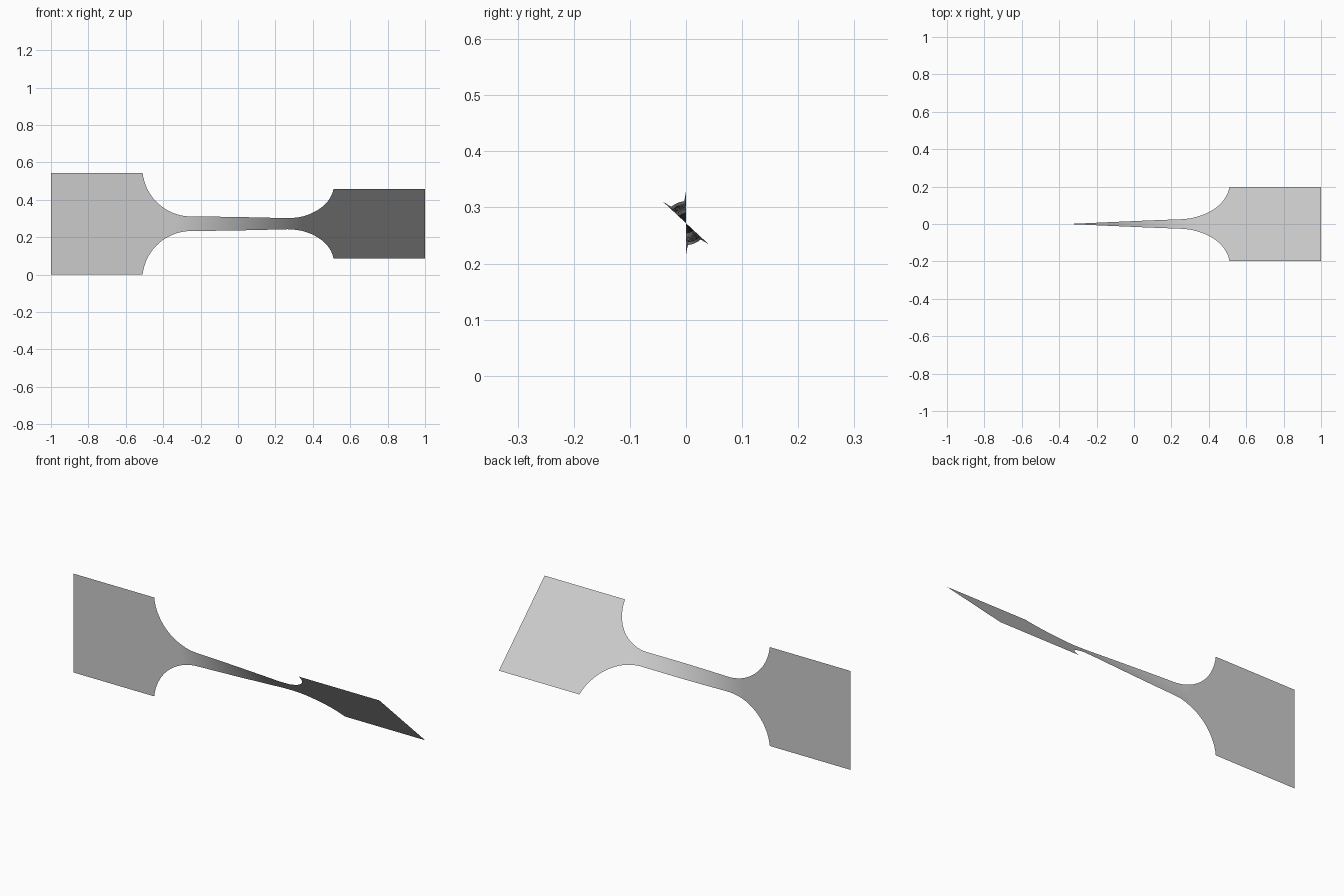
import bpy
import bmesh
from math import sin, cos, sqrt, radians

cube = bpy.data.objects.get("Cube")
if cube:
    bpy.data.objects.remove(cube, do_unlink=True)

HALF_WIDTH = 0.272      # half width of the end tabs
NECK = 0.039            # half width of the narrow neck
SHOULDER = 0.51         # where the tabs end
FILLET_START = 0.25     # where the neck starts to flare
TWIST_END = 0.345       # the twist runs from -this to +this
TWIST = radians(47)
ROWS = 4

rise = HALF_WIDTH - NECK
RADIUS = ((SHOULDER - FILLET_START) ** 2 + rise ** 2) / (2 * rise)


def half_width(x):
    d = abs(x) - FILLET_START
    if d <= 0:
        return NECK
    if abs(x) >= SHOULDER:
        return HALF_WIDTH
    return NECK + RADIUS - sqrt(max(RADIUS ** 2 - d ** 2, 0))


def angle(x):
    t = (x + TWIST_END) / (2 * TWIST_END)
    return TWIST * min(max(t, 0), 1)


# Stations along the strip: tab, circular shoulder, neck, mirrored
flare = SHOULDER - FILLET_START
right = [FILLET_START * i / 12 for i in range(1, 12)]
right += [FILLET_START + flare * sin(radians(90) * i / 24) for i in range(25)]
right += [TWIST_END, 1.0]
right.sort()
stations = [-x for x in reversed(right)] + [0.0] + right

# Twisted sheet
bm = bmesh.new()
columns = []
for x in stations:
    w, a = half_width(x), angle(x)
    column = []
    for r in range(ROWS + 1):
        v = w * (2 * r / ROWS - 1)
        column.append(bm.verts.new((x, -v * sin(a), HALF_WIDTH + v * cos(a))))
    columns.append(column)
for left_col, right_col in zip(columns, columns[1:]):
    for r in range(ROWS):
        bm.faces.new((left_col[r], right_col[r], right_col[r + 1], left_col[r + 1]))

mesh = bpy.data.meshes.new("twisted_strip")
bm.to_mesh(mesh)
bm.free()
strip = bpy.data.objects.new("twisted_strip", mesh)
bpy.context.collection.objects.link(strip)

# Plain grey material
grey = bpy.data.materials.new("light_grey")
grey.use_nodes = True
colour = (0.6, 0.6, 0.6, 1)
grey.diffuse_color = colour
grey.node_tree.nodes["Principled BSDF"].inputs["Base Color"].default_value = colour
mesh.materials.append(grey)

bpy.context.view_layer.objects.active = strip
strip.select_set(True)
bpy.ops.object.shade_smooth_by_angle()
